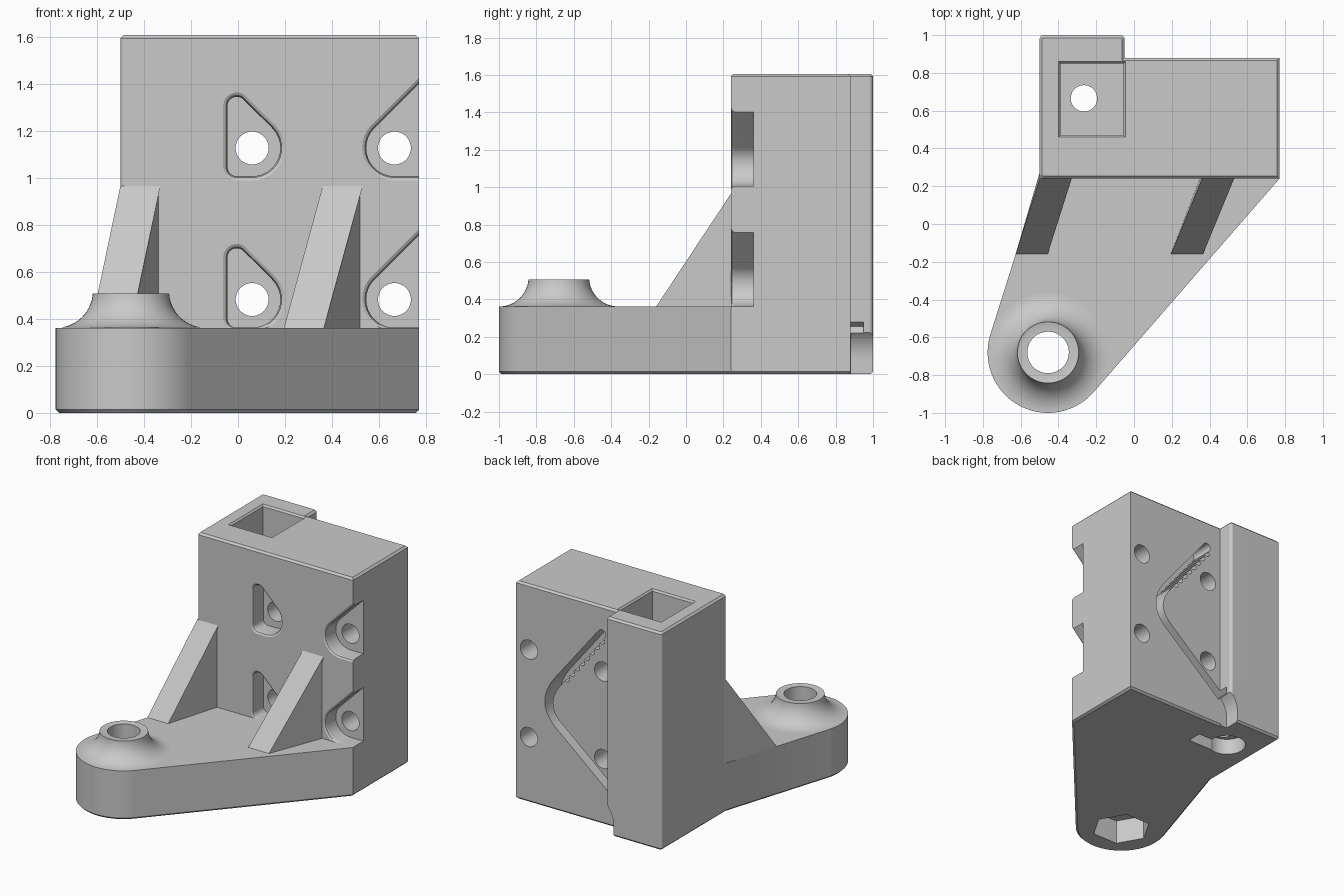
import bpy, bmesh, math
from mathutils import Vector, Matrix

if "Cube" in bpy.data.objects:
    bpy.data.objects.remove(bpy.data.objects["Cube"], do_unlink=True)

grey = bpy.data.materials.new("plain grey")
grey.use_nodes = True
GREY = (0.59, 0.59, 0.59, 1)
grey.diffuse_color = GREY
grey.node_tree.nodes["Principled BSDF"].inputs["Base Color"].default_value = GREY

PLATE_Z, TOP_Z, FRONT_Y, BACK_Y = 0.361, 1.606, 0.24, 0.88
PIVOT, PIVOT_R = Vector((-0.455, -0.68)), 0.32
ROD = (-0.265, 0.665)
CHAMFER = 0.014


def arc(cx, cy, r, a0, a1, n=12):
    angles = [math.radians(a0 + (a1 - a0) * i / n) for i in range(n + 1)]
    return [(cx + r * math.cos(a), cy + r * math.sin(a)) for a in angles]


def circle(c, r, n=40):
    return arc(c[0], c[1], r, 0, 360, n)[:-1]


def loft(name, rings):
    """Closed solid through rings of matching 3D points."""
    bm = bmesh.new()
    loops = [[bm.verts.new(p) for p in ring] for ring in rings]
    n = len(loops[0])
    for a, b in zip(loops, loops[1:]):
        for i in range(n):
            j = (i + 1) % n
            bm.faces.new((a[i], a[j], b[j], b[i]))
    bm.faces.new(loops[0][::-1])
    bm.faces.new(loops[-1])
    bmesh.ops.recalc_face_normals(bm, faces=bm.faces)
    mesh = bpy.data.meshes.new(name)
    bm.to_mesh(mesh)
    bm.free()
    ob = bpy.data.objects.new(name, mesh)
    bpy.context.collection.objects.link(ob)
    mesh.materials.append(grey)
    return ob


def upright(name, pts, z0, z1):
    return loft(name, [[(x, y, z) for x, y in pts] for z in (z0, z1)])


def crosswise(name, pts, y0, y1):
    return loft(name, [[(x, y, z) for x, z in pts] for y in (y0, y1)])


def inset(pts, d):
    """Move a counter-clockwise outline inwards by d."""
    out = []
    for i, p in enumerate(pts):
        p, a, b = Vector(p), Vector(pts[i - 1]), Vector(pts[(i + 1) % len(pts)])
        u, v = (p - a).normalized(), (b - p).normalized()
        n0, n1 = Vector((-u.y, u.x)), Vector((-v.y, v.x))
        out.append(tuple(p + (n0 + n1) * d / (1 + n0.dot(n1))))
    return out


def cut(ob, cutters):
    """Subtract the cutters one after another."""
    for c in cutters:
        c.hide_render = True
        mod = ob.modifiers.new("cut", 'BOOLEAN')
        mod.operation, mod.solver, mod.object = 'DIFFERENCE', 'EXACT', c
        graph = bpy.context.evaluated_depsgraph_get()
        mesh = bpy.data.meshes.new_from_object(ob.evaluated_get(graph))
        ob.modifiers.clear()
        if mesh.polygons:
            ob.data = mesh


def at_height(pts, z):
    return [(x, y, z) for x, y in pts]


# Tower footprint with a thicker rib at its back, outer corners rounded
R = 0.022
front_left = arc(-0.5 + R, FRONT_Y + R, R, 180, 270, 4)
back = [(0.77, FRONT_Y), (0.77, BACK_Y), (-0.05, BACK_Y)]
back += arc(-0.05 - R, 1 - R, R, 0, 90, 4) + arc(-0.5 + R, 1 - R, R, 90, 180, 4)
foot = front_left + back
tower = loft("tower", [at_height(foot, PLATE_Z), at_height(foot, TOP_Z - CHAMFER),
                       at_height(inset(foot, CHAMFER), TOP_Z)])


# Base plate: the tower footprint drawn out to the round pivot end
def tangent_angle(p, side):
    d = Vector(p) - PIVOT
    return math.degrees(math.atan2(d.y, d.x) + side * math.acos(PIVOT_R / d.length))


a0 = tangent_angle((-0.5, FRONT_Y), 1)
a1 = tangent_angle((0.77, FRONT_Y), -1) + 360
outline = arc(*PIVOT, PIVOT_R, a0, a1, 40) + back + [(-0.5, FRONT_Y)]
plate = loft("base_plate", [at_height(inset(outline, CHAMFER), 0), at_height(outline, CHAMFER),
                            at_height(outline, PLATE_Z)])


# Front recesses: teardrop pockets around the screw holes
def teardrop(cx, cz, flip, reach, d):
    bz = 0.113 + reach
    pts = (arc(0, 0, 0.12 + d, -90, 45) + arc(-reach, bz, 0.04 + d, 45, 180, 8)
           + arc(-reach, -0.08, 0.04 + d, 180, 270, 8))
    return [(cx + flip * x, max(cz + z, PLATE_Z)) for x, z in pts]


tower_cutters, plate_cutters = [], []
for cz in (0.482, 1.126):
    for cx, flip, reach in ((0.06, 1, 0.065), (0.665, -1, 0.2)):
        rings = []
        for y, d in ((0.36, 0), (0.262, 0), (0.247, 0.006), (0.24, 0.018), (0.2, 0.022)):
            rings.append([(x, y, z) for x, z in teardrop(cx, cz, flip, reach, d)])
        tower_cutters.append(loft("pocket_cutter", rings))
        tower_cutters.append(crosswise("screw_cutter", circle((cx, cz), 0.07), 0.3, 1.1))

# Belt slot in the back: two slanted legs with a rounded turn
start, A, V, B, end = map(Vector, ((0.07, 1.4), (0.42, 0.965), (0.585, 0.765),
                                   (0.42, 0.63), (-0.06, 0.23)))
path = [start] + [A * (1 - t) ** 2 + V * 2 * t * (1 - t) + B * t * t
                  for t in [i / 12 for i in range(13)]] + [end]
left, right = [], []
for i, p in enumerate(path):
    t = (path[min(i + 1, len(path) - 1)] - path[max(i - 1, 0)]).normalized()
    side = Vector((-t.y, t.x)) * 0.032
    left.append(p + side)
    right.append(p - side)
slot = crosswise("slot_cutter", left + right[::-1], 0.7, 0.95)
tower_cutters.append(slot)
plate_cutters.append(slot)
tower_cutters.append(crosswise("slot_end_cutter", circle(start, 0.032, 20), 0.7, 0.95))

# Belt teeth along the inner side of the upper leg
run = (A - start).normalized()
inner = Vector((run.y, -run.x))
for i in range(8):
    c = start + run * (0.04 + 0.065 * i) + inner * 0.032
    tower_cutters.append(crosswise("tooth_cutter", circle(c, 0.023, 12), 0.7, 0.95))


# Square well in the top with a chamfered mouth, rod hole beneath
def well_ring(z, d):
    x0, x1, y0, y1 = -0.39 - d, -0.055 + d, 0.47 - d, 0.85 + d
    return [(x0, y0, z), (x1, y0, z), (x1, y1, z), (x0, y1, z)]


tower_cutters.append(loft("well_cutter", [well_ring(0.8, 0), well_ring(TOP_Z - 0.013, 0),
                                          well_ring(TOP_Z + 0.003, 0.013)]))
rod = upright("rod_cutter", circle(ROD, 0.07), -0.1, 1.0)
tower_cutters.append(rod)
plate_cutters.append(rod)

# Underside: round recess with a square notch, rib relief, nut socket
plate_cutters.append(upright("recess_cutter", circle((ROD[0], 0.7), 0.13), -0.1, 0.12))
plate_cutters.append(upright("notch_cutter", [(-0.27, 0.58), (-0.02, 0.58),
                                              (-0.02, 0.69), (-0.27, 0.69)], -0.1, 0.115))
relief = [(-0.11, -0.1)] + arc(0.09, 0.08, 0.2, 180, 128, 8) + [(0, 0.25), (0, -0.1)]
plate_cutters.append(crosswise("relief_cutter", relief, BACK_Y + 0.002, 1.1))
plate_cutters.append(upright("nut_cutter", circle(PIVOT, 0.205, 6), -0.1, 0.18))
plate_cutters.append(upright("pivot_cutter", circle(PIVOT, 0.11, 48), -0.1, 0.6))

cut(tower, tower_cutters)
cut(plate, plate_cutters)
for c in set(tower_cutters + plate_cutters):
    bpy.data.objects.remove(c, do_unlink=True)

# Pivot boss: a ring with a hollow flare running out onto the plate
profile = [(0.11, PLATE_Z), (0.11, 0.506), (0.16, 0.506)]
profile += arc(0.318, PLATE_Z + 0.157, 0.156, 184, 270, 14)
bm = bmesh.new()
verts = [bm.verts.new((r, 0, z)) for r, z in profile]
edges = [bm.edges.new(pair) for pair in zip(verts, verts[1:])]
bmesh.ops.spin(bm, geom=verts + edges, cent=(0, 0, 0), axis=(0, 0, 1),
               angle=math.tau, steps=48, use_merge=True)
bmesh.ops.remove_doubles(bm, verts=bm.verts, dist=1e-5)
bmesh.ops.transform(bm, matrix=Matrix.Translation((*PIVOT, 0)), verts=bm.verts)
bmesh.ops.recalc_face_normals(bm, faces=bm.faces)
if sum(f.normal.z * f.calc_area() for f in bm.faces) < 0:
    bmesh.ops.reverse_faces(bm, faces=bm.faces)
mesh = bpy.data.meshes.new("pivot_boss")
bm.to_mesh(mesh)
bm.free()
mesh.materials.append(grey)
boss = bpy.data.objects.new("pivot_boss", mesh)
bpy.context.collection.objects.link(boss)

# Skewed gussets bracing the tower
gussets = []
for name, x, lean in (("right_gusset", -0.5, 0.127), ("left_gusset", 0.36, 0.165)):
    rings = [[(x + dx - lean, -0.16, PLATE_Z), (x + dx, 0.27, PLATE_Z),
              (x + dx, 0.27, 0.965), (x + dx, FRONT_Y, 0.965)] for dx in (0, 0.17)]
    gussets.append(loft(name, rings))

# Smooth the curved faces and keep the sharp edges and flat walls crisp
bpy.ops.object.select_all(action='DESELECT')
for ob in [tower, plate, boss] + gussets:
    ob.select_set(True)
bpy.context.view_layer.objects.active = tower
bpy.ops.object.shade_smooth_by_angle(angle=math.radians(30))
for ob in (tower, plate):
    ob.modifiers.new("crisp walls", 'WEIGHTED_NORMAL').keep_sharp = True
